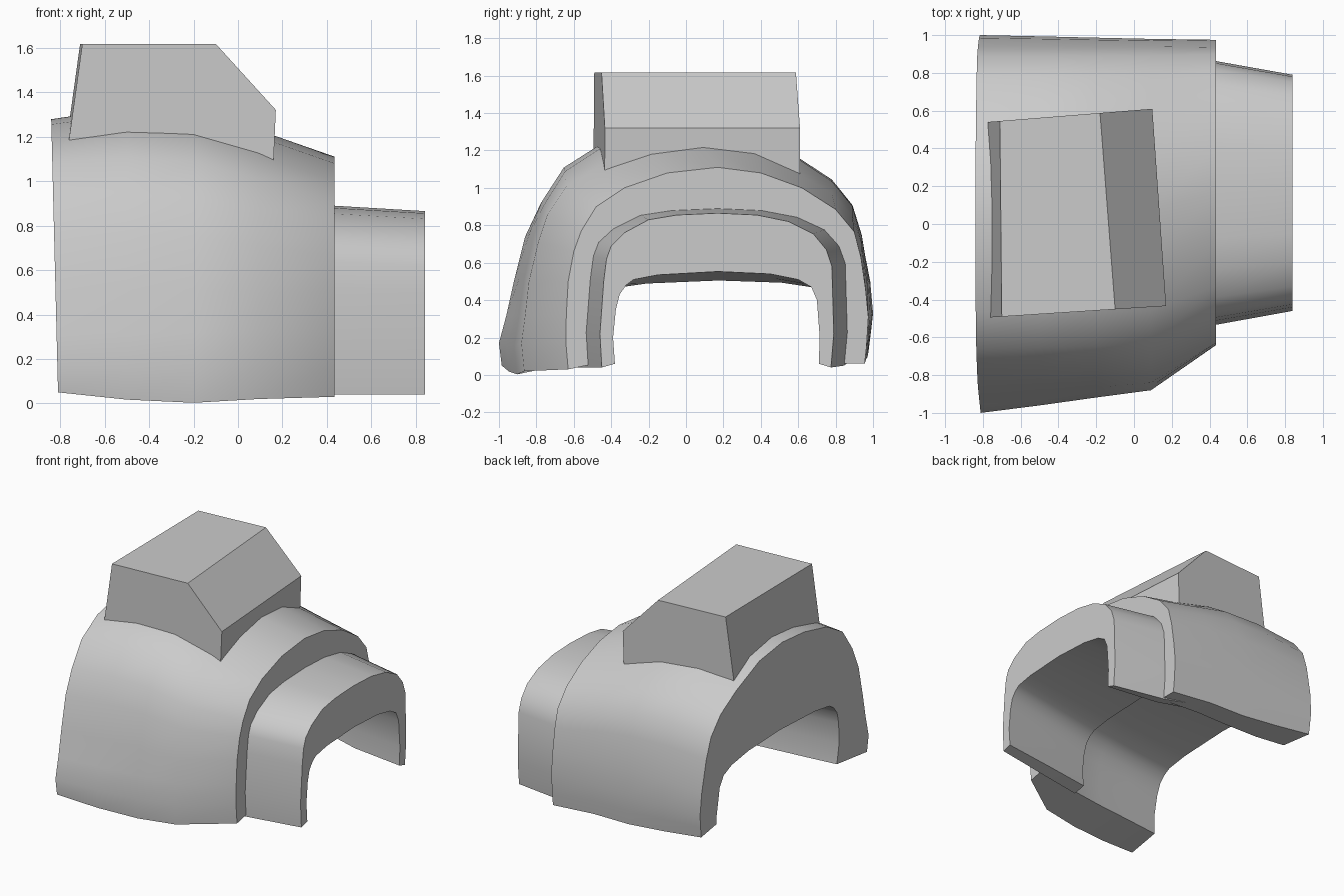
import bpy

if "Cube" in bpy.data.objects:
    bpy.data.objects.remove(bpy.data.objects["Cube"])

# Half-open arch profiles (y, z), running from the -y foot over the top to the +y foot
BACK = [(-.985, .05), (-1, .17), (-.96, .32), (-.92, .5), (-.86, .74), (-.78, .91), (-.66, 1.08),
        (-.47, 1.19), (-.2, 1.255), (.06, 1.278), (.33, 1.24), (.6, 1.12), (.78, 1.01), (.89, .88),
        (.94, .73), (.985, .5), (1, .33), (.99, .24), (.98, .16)]
MID = [(-.865, .02), (-.88, .17), (-.86, .32), (-.84, .5), (-.79, .71), (-.74, .86), (-.64, 1.01),
       (-.46, 1.12), (-.2, 1.2), (.08, 1.23), (.36, 1.19), (.6, 1.08), (.78, .97), (.89, .85),
       (.94, .7), (.97, .48), (.98, .31), (.975, .19), (.965, .09)]
FRONT = [(-.63, .03), (-.642, .17), (-.64, .32), (-.63, .5), (-.6, .66), (-.56, .77), (-.48, .9),
         (-.33, 1.0), (-.1, 1.08), (.17, 1.11), (.4, 1.08), (.62, 1.0), (.8, .885), (.9, .765),
         (.935, .63), (.96, .46), (.975, .31), (.965, .15), (.955, .06)]
CUFF = [(-.45, .04), (-.46, .22), (-.44, .5), (-.425, .62), (-.4, .69), (-.33, .76), (-.2, .83),
        (-.05, .855), (.17, .865), (.38, .855), (.55, .82), (.68, .755), (.75, .67), (.78, .58),
        (.79, .22), (.775, .04)]
INNER = [(-.38, .06), (-.39, .2), (-.375, .35), (-.355, .43), (-.32, .48), (-.28, .51), (-.15, .535),
         (.17, .553), (.45, .54), (.6, .51), (.67, .47), (.7, .4), (.715, .2), (.71, .06)]


def inner(y0, y1, top, foot=.06):
    """Opening profile stretched to a width and height, reversed to close a ring."""
    s, k = (y1 - y0) / 1.105, (top - .06) / .493
    pts = [(y0 + (y + .39) * s, .06 + (z - .06) * k) for y, z in reversed(INNER)]
    pts[0] = (pts[0][0], foot)
    return pts


def widen(s, foot):
    """Cuff outline enlarged about its middle, with its +y foot height set."""
    pts = [(.17 + (y - .17) * s, z * 1.028 if z > .1 else z) for y, z in CUFF]
    pts[-1] = (pts[-1][0], foot)
    return pts


def bulge(t, amount):
    """Blend of the back and middle profiles, swollen at top and bottom."""
    out = []
    for (ya, za), (yb, zb) in zip(BACK, MID):
        z = za + (zb - za) * t
        out.append((ya + (yb - ya) * t, z + amount * (.11 * z / 1.2 - .032)))
    return out


def loft(name, rings, smooth=True):
    """Skin closed rings of 3D points and cap both ends."""
    n = len(rings[0])
    verts = [p for r in rings for p in r]
    faces = [(a * n + i, (a + 1) * n + i, (a + 1) * n + (i + 1) % n, a * n + (i + 1) % n)
             for a in range(len(rings) - 1) for i in range(n)]
    faces += [tuple(range(n)), tuple(reversed(range(len(verts) - n, len(verts))))]
    mesh = bpy.data.meshes.new(name)
    mesh.from_pydata(verts, [], faces)
    ob = bpy.data.objects.new(name, mesh)
    bpy.context.collection.objects.link(ob)
    bpy.context.view_layer.objects.active = ob
    ob.select_set(True)
    bpy.ops.object.mode_set(mode='EDIT')
    bpy.ops.mesh.select_all(action='SELECT')
    bpy.ops.mesh.normals_make_consistent(inside=False)
    bpy.ops.object.mode_set(mode='OBJECT')
    if smooth:
        bpy.ops.object.shade_smooth_by_angle(angle=.55)
    ob.select_set(False)
    return ob


def ring(x, profile, lean=0.0):
    return [(x + lean * z, y, z) for y, z in profile]


# Main arched shell, wide at the back with a slightly leaning, dished end face
loft("main_shell", [
    ring(-.808, BACK, -.025) + ring(-.765, inner(-.70, .75, .6, .16), -.06),
    ring(-.5, bulge(.33, .8) + inner(-.67, .77, .6, .12)),
    ring(-.2, bulge(.68, .9) + inner(-.64, .79, .61, .1)),
    ring(.09, MID + inner(-.6, .82, .62, .08)),
    ring(.433, FRONT + inner(-.5, .82, .63)),
])

# Smaller arched cuff, its root flaring inside the shell
loft("cuff_arch", [
    ring(.06, widen(1.22, .1) + inner(-.5, .83, .505, .1)),
    ring(.433, widen(1.117, .05) + inner(-.445, .77, .527)),
    ring(.84, CUFF + inner(-.39, .715, .553)),
])

# Chamfered block on top, slightly skewed in plan
near = [(-.79, .97), (-.70, 1.617), (-.10, 1.617), (.17, 1.32), (.155, .97)]
far = [(-.80, .97), (-.71, 1.617), (-.18, 1.617), (.097, 1.32), (.085, .97)]
loft("top_block", [
    [(x, -.445 + .065 * x, z) for x, z in near],
    [(x, .602 + .08 * x, z) for x, z in far],
], smooth=False)
